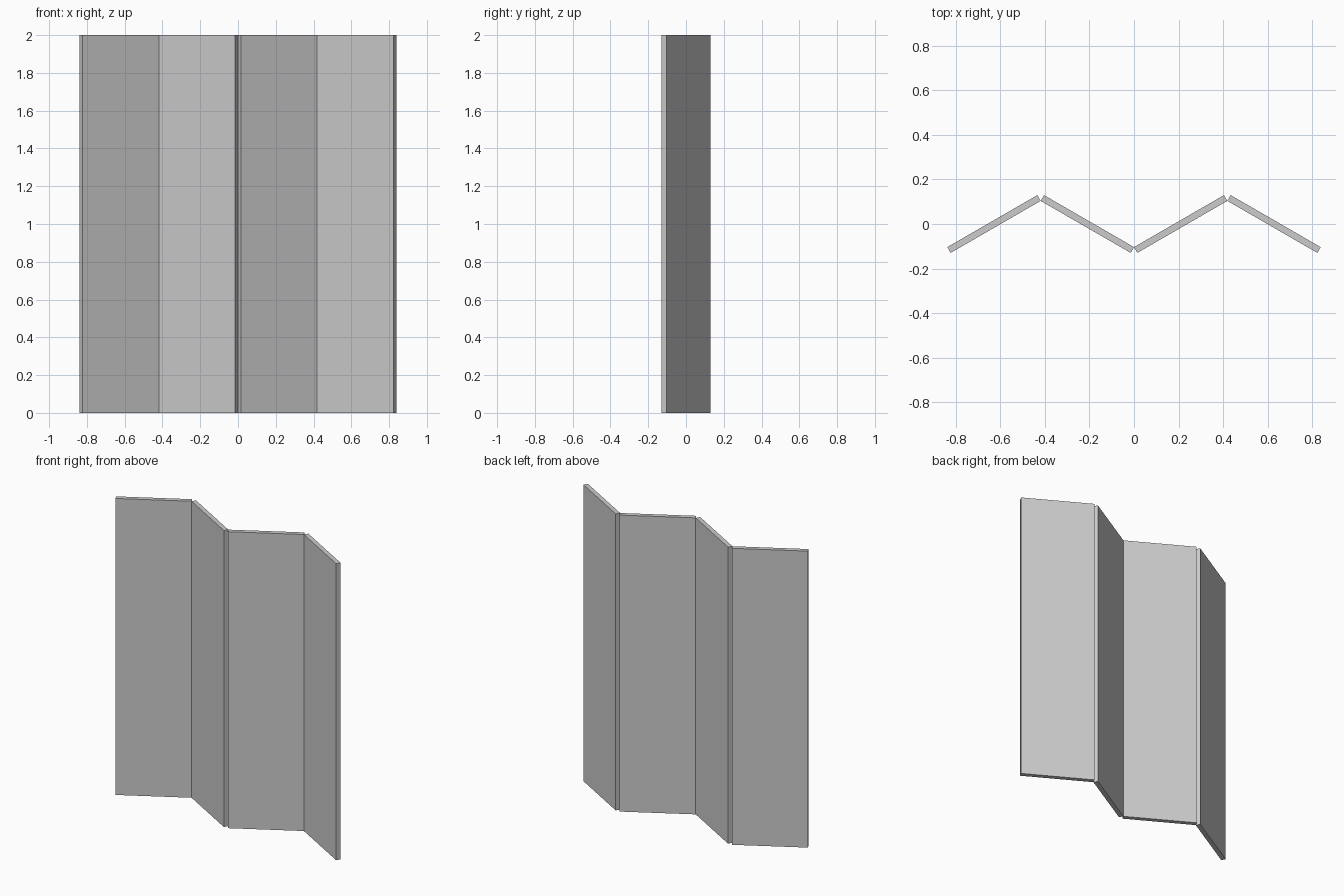
import bpy
import math

# Remove the default cube
cube = bpy.data.objects.get("Cube")
if cube:
    bpy.data.objects.remove(cube, do_unlink=True)

LENGTH, THICKNESS, HEIGHT = 0.4667, 0.03, 2.0
FOLD = math.radians(30)
# Width each folded panel takes up, so neighbours meet edge to edge
SPACING = LENGTH * math.cos(FOLD) + THICKNESS * math.sin(FOLD)

# Single plain grey
grey = bpy.data.materials.new("light_grey")
grey.use_nodes = True
colour = (0.6, 0.6, 0.6, 1)
grey.diffuse_color = colour
grey.node_tree.nodes["Principled BSDF"].inputs["Base Color"].default_value = colour


def add_panel(name, index):
    """One flat screen panel, turned alternately to make the zigzag."""
    angle = FOLD if index % 2 == 0 else -FOLD
    bpy.ops.mesh.primitive_cube_add(
        size=1,
        location=((index - 1.5) * SPACING, 0, HEIGHT / 2),
        rotation=(0, 0, angle),
    )
    panel = bpy.context.object
    panel.name = name
    panel.scale = (LENGTH, THICKNESS, HEIGHT)
    panel.data.materials.append(grey)


# Four hinged panels from the model's right to its left
names = ["outer_right_panel", "inner_right_panel", "inner_left_panel", "outer_left_panel"]
for i, panel_name in enumerate(names):
    add_panel(panel_name, i)
